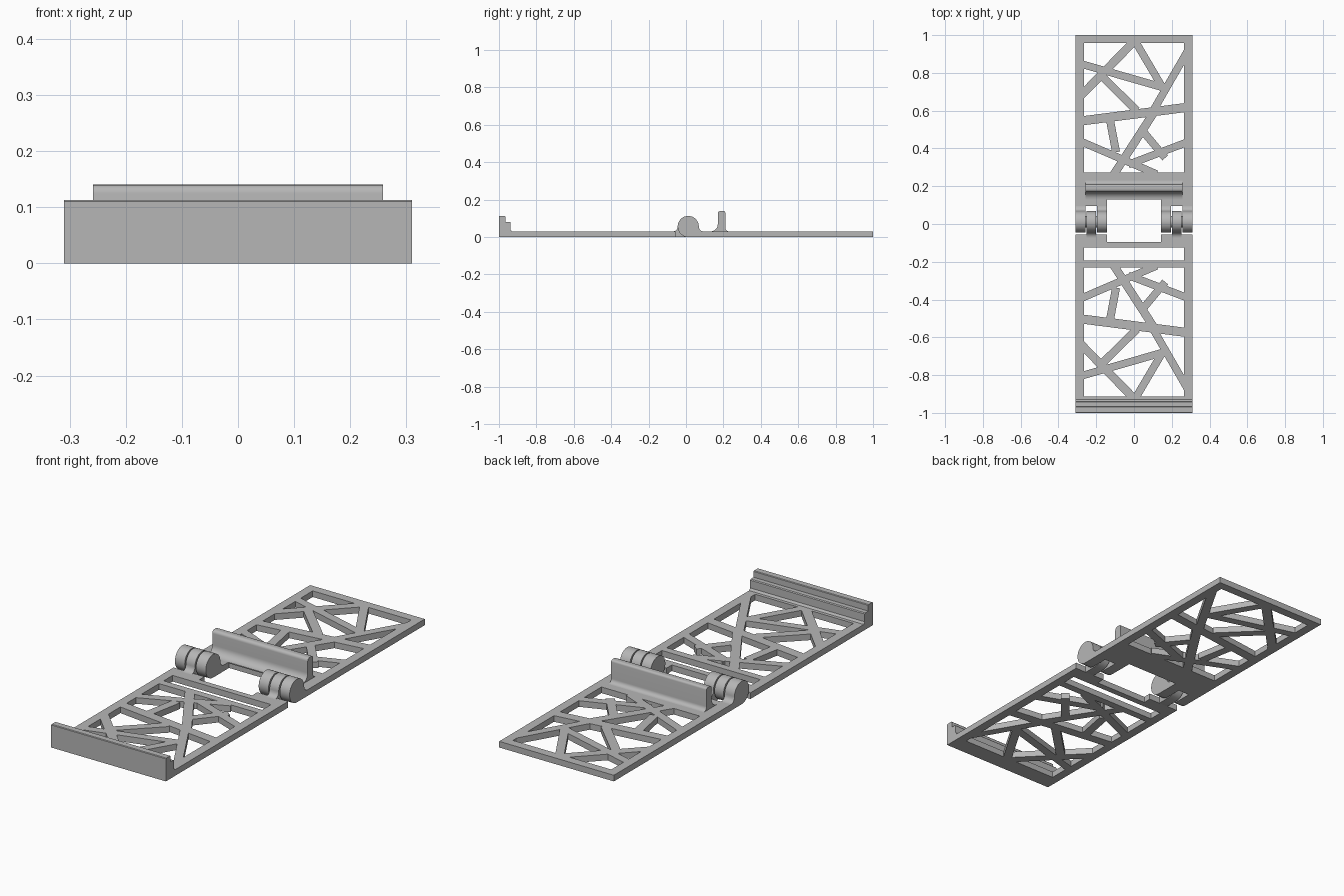
import bpy, bmesh, math

if "Cube" in bpy.data.objects:
    bpy.data.objects.remove(bpy.data.objects["Cube"])

grey = bpy.data.materials.new("light grey plastic")
grey.diffuse_color = (0.47, 0.47, 0.47, 1)
grey.use_nodes = True
grey.node_tree.nodes["Principled BSDF"].inputs["Base Color"].default_value = grey.diffuse_color
T = 0.03                      # plate thickness
CY, CZ, R = 0.012, 0.0565, 0.0565   # hinge axis and radius


def extrude(name, pts, a, b, axis="z"):
    """Extrude a closed 2D outline: (x, y) along z, or (y, z) along x."""
    bm = bmesh.new()
    put = (lambda p, h: (p[0], p[1], h)) if axis == "z" else (lambda p, h: (h, p[0], p[1]))
    lo = [bm.verts.new(put(p, a)) for p in pts]
    hi = [bm.verts.new(put(p, b)) for p in pts]
    bm.faces.new(lo)
    bm.faces.new(hi)
    n = len(pts)
    for i in range(n):
        j = (i + 1) % n
        bm.faces.new((lo[i], lo[j], hi[j], hi[i]))
    bmesh.ops.recalc_face_normals(bm, faces=bm.faces)
    me = bpy.data.meshes.new(name)
    bm.to_mesh(me)
    bm.free()
    me.materials.append(grey)
    ob = bpy.data.objects.new(name, me)
    bpy.context.collection.objects.link(ob)
    return ob


def rect(x, y0, y1):
    return [(-x, y0), (x, y0), (x, y1), (-x, y1)]


def arc(cy, cz, r, a0, a1, n):
    return [(cy + r * math.cos(math.radians(a0 + (a1 - a0) * i / n)),
             cz + r * math.sin(math.radians(a0 + (a1 - a0) * i / n))) for i in range(n + 1)]


def cut(ob, tool):
    m = ob.modifiers.new("cut", "BOOLEAN")
    m.operation, m.solver, m.object = "DIFFERENCE", "EXACT", tool
    bpy.context.view_layer.objects.active = ob
    bpy.ops.object.modifier_apply(modifier=m.name)
    bpy.data.objects.remove(tool)


def smooth(ob):
    bpy.ops.object.select_all(action="DESELECT")
    ob.select_set(True)
    bpy.context.view_layer.objects.active = ob
    bpy.ops.object.shade_smooth_by_angle(angle=math.radians(35))


# Lattice struts: x0, y0, x1, y1, width (rear leaf; the front leaf is mirrored)
STRUTS = [
    (-0.30, 0.543, 0.30, 0.620, 0.048),
    (-0.30, 0.853, 0.15, 0.724, 0.040),
    (0.01, 0.977, -0.30, 0.660, 0.044),
    (-0.165, 0.777, 0.015, 0.600, 0.042),
    (0.005, 0.970, 0.15, 0.724, 0.040),
    (0.30, 0.944, 0.10, 0.597, 0.040),
    (-0.127, 0.550, -0.095, 0.380, 0.042),
    (-0.30, 0.445, 0.12, 0.264, 0.040),
    (0.105, 0.590, -0.12, 0.242, 0.044),
    (0.040, 0.500, 0.165, 0.350, 0.040),
    (0.30, 0.440, -0.03, 0.315, 0.040),
]


def lattice_cutter(flip):
    f = (lambda y: 0.043 - y) if flip else (lambda y: y)
    window = extrude("window_cutter", rect(0.266, f(0.273), f(0.957)), -0.1, 0.2)
    for x0, y0, x1, y1, w in STRUTS:
        y0, y1 = f(y0), f(y1)
        l = math.hypot(x1 - x0, y1 - y0)
        nx, ny = -(y1 - y0) / l * w / 2, (x1 - x0) / l * w / 2
        cut(window, extrude("strut", [(x0 + nx, y0 + ny), (x1 + nx, y1 + ny),
                                      (x1 - nx, y1 - ny), (x0 - nx, y0 - ny)], -0.2, 0.3))
    return window


# Rear leaf with lattice and hinge notch
rear = extrude("rear_leaf", rect(0.31, 0.095, 1.0), 0, T)
cut(rear, extrude("notch", rect(0.143, 0.0, 0.135), -0.1, 0.2))
cut(rear, lattice_cutter(False))

# Front leaf with lattice, notch and strap slot
front = extrude("front_leaf", rect(0.31, -1.0, -0.055), 0, T)
cut(front, extrude("notch", rect(0.143, -0.095, 0.0), -0.1, 0.2))
cut(front, extrude("slot", rect(0.266, -0.194, -0.125), -0.1, 0.2))
cut(front, lattice_cutter(True))

# Stepped end lip
extrude("end_lip", [(-1, 0.002), (-1, 0.110), (-0.997, 0.113), (-0.968, 0.113),
                    (-0.965, 0.110), (-0.965, 0.082), (-0.942, 0.082), (-0.938, 0.078),
                    (-0.938, 0.040), (-0.930, T), (-0.930, 0.002)], -0.31, 0.31, "x")

# Upright rest with a rounded top and filleted foot
rest = ([(0.13, T - 0.005)] + arc(0.13, 0.07, 0.04, -90, 0, 8) + arc(0.185, 0.125, 0.015, 180, 90, 5)
        + arc(0.200, 0.130, 0.010, 90, 0, 4) + arc(0.230, 0.050, 0.020, 180, 270, 6)
        + [(0.23, T - 0.005)])
smooth(extrude("upright_rest", rest, -0.258, 0.258, "x"))

# Hinge knuckles: outer and inner on the rear leaf, middle on the front leaf
rear_knuckle = (arc(CY, CZ, R, -90, -360, 36) + arc(CY + R + 0.0265, CZ, 0.0265, 180, 270, 6)
                + [(0.095, 0)])
front_knuckle = (arc(CY, CZ, R, -90, 180, 36) + arc(CY - R - 0.0265, CZ, 0.0265, 0, -90, 6)
                 + [(-0.071, 0.004), (-0.055, 0.0)])
for side, s in (("left", -1), ("right", 1)):
    for part, prof, a, b in (("outer", rear_knuckle, 0.310, 0.257),
                             ("middle", front_knuckle, 0.251, 0.202),
                             ("inner", rear_knuckle, 0.196, 0.143)):
        smooth(extrude(f"{side}_{part}_knuckle", prof, s * a, s * b, "x"))
    # hinge pin joining the knuckles
    smooth(extrude(f"{side}_hinge_pin", arc(CY, CZ, 0.03, 0, 345, 23), s * 0.30, s * 0.15, "x"))
